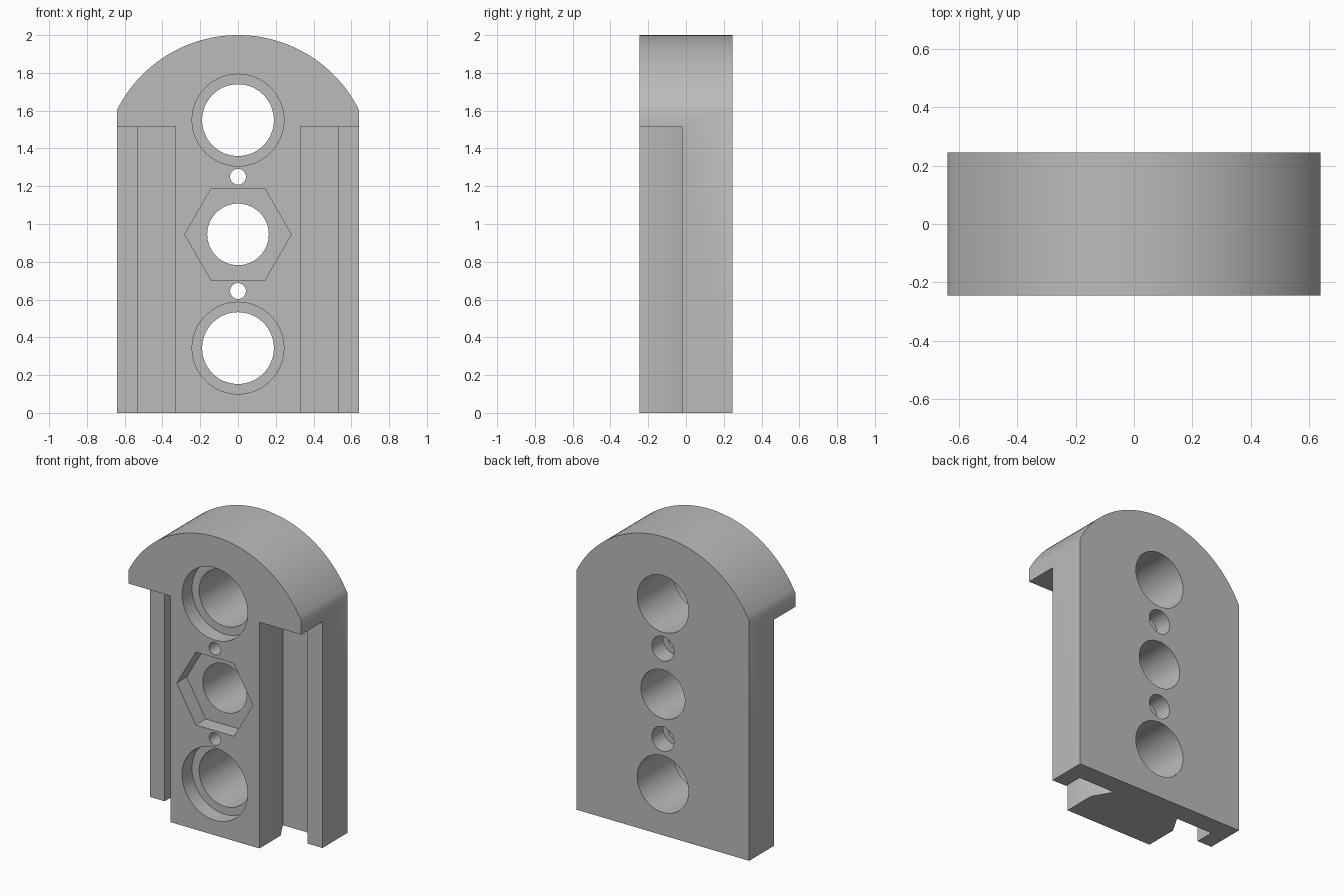
import bpy
import bmesh
from math import sin, cos, pi, asin
from mathutils import Vector

cube = bpy.data.objects.get("Cube")
if cube:
    bpy.data.objects.remove(cube, do_unlink=True)

grey = bpy.data.materials.new("plain grey")
grey.use_nodes = True
colour = (0.5, 0.5, 0.5, 1)
grey.diffuse_color = colour
grey.node_tree.nodes["Principled BSDF"].inputs["Base Color"].default_value = colour

WIDTH, DEPTH, HEIGHT = 0.64, 0.245, 2.0   # half width, half depth, full height
SHOULDER = 1.605                          # height where the round top begins


def prism(name, points, direction):
    """Extrude a closed outline of 3D points along a direction."""
    bm = bmesh.new()
    face = bm.faces.new([bm.verts.new(p) for p in points])
    ext = bmesh.ops.extrude_face_region(bm, geom=[face])
    moved = [v for v in ext["geom"] if isinstance(v, bmesh.types.BMVert)]
    bmesh.ops.translate(bm, verts=moved, vec=Vector(direction))
    bmesh.ops.recalc_face_normals(bm, faces=bm.faces)
    mesh = bpy.data.meshes.new(name)
    bm.to_mesh(mesh)
    bm.free()
    mesh.materials.append(grey)
    obj = bpy.data.objects.new(name, mesh)
    bpy.context.collection.objects.link(obj)
    return obj


def bore(z, radius, y0, y1, sides=64):
    """Round or polygonal cutter running along y."""
    ring = [(radius * cos(2 * pi * i / sides), y0, z + radius * sin(2 * pi * i / sides))
            for i in range(sides)]
    return prism("bore_cutter", ring, (0, y1 - y0, 0))


def cut(target, cutter):
    cutter.hide_render = True
    mod = target.modifiers.new("cut", "BOOLEAN")
    mod.operation = "DIFFERENCE"
    mod.solver = "EXACT"
    mod.object = cutter
    bpy.context.view_layer.objects.active = target
    bpy.ops.object.modifier_apply(modifier=mod.name)
    bpy.data.objects.remove(cutter, do_unlink=True)


# Block with a rounded top
rise = HEIGHT - SHOULDER
radius = (WIDTH ** 2 + rise ** 2) / (2 * rise)
half_angle = asin(WIDTH / radius)
steps = 48
outline = [(-WIDTH, -DEPTH, 0), (WIDTH, -DEPTH, 0)]
for i in range(steps + 1):
    a = half_angle * (1 - 2 * i / steps)
    outline.append((radius * sin(a), -DEPTH, HEIGHT - radius + radius * cos(a)))
block = prism("slotted_block", outline, (0, 2 * DEPTH, 0))

# Side rails: stepped slots with an undercut behind the central web
slot = [(0.33, -0.4), (0.33, -0.02), (0.255, 0.11), (0.53, 0.11),
        (0.53, -0.02), (0.8, -0.02), (0.8, -0.4)]
for side in (1, -1):
    cut(block, prism("slot_cutter", [(side * x, y, -0.1) for x, y in slot], (0, 0, 1.615)))

# Large end holes with front counterbores
RECESS = -DEPTH + 0.105
for z in (0.343, 1.55):
    cut(block, bore(z, 0.19, -0.4, 0.4))
    cut(block, bore(z, 0.243, -0.4, RECESS))

# Middle hole with a hexagonal pocket
cut(block, bore(0.945, 0.163, -0.4, 0.4))
cut(block, bore(0.945, 0.282, -0.4, RECESS, 6))

# Small screw holes, counterbored from the back
for z in (0.645, 1.25):
    cut(block, bore(z, 0.042, -0.4, 0.4, 32))
    cut(block, bore(z, 0.082, DEPTH - 0.12, 0.4, 48))

bpy.ops.object.select_all(action="DESELECT")
block.select_set(True)
bpy.context.view_layer.objects.active = block
bpy.ops.object.shade_smooth_by_angle(angle=pi / 6)
